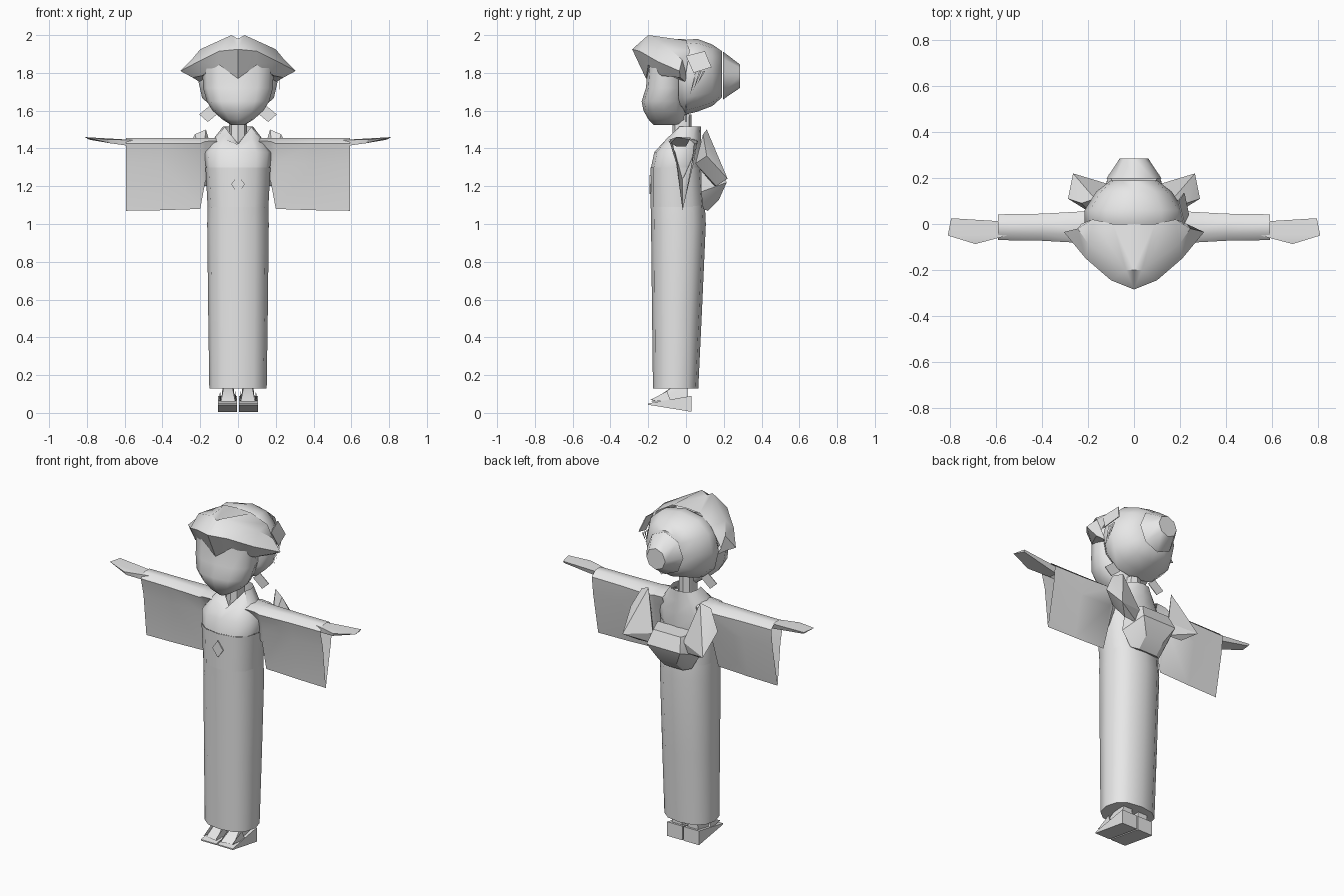
import bpy, bmesh, math

grey = bpy.data.materials.new("plain grey")
grey.diffuse_color = (0.8, 0.8, 0.8, 1)


def finish(name, bm, angle=40):
    bmesh.ops.remove_doubles(bm, verts=bm.verts, dist=0.0005)
    bmesh.ops.recalc_face_normals(bm, faces=bm.faces)
    me = bpy.data.meshes.new(name)
    bm.to_mesh(me)
    bm.free()
    me.materials.append(grey)
    ob = bpy.data.objects.new(name, me)
    bpy.context.collection.objects.link(ob)
    bpy.ops.object.select_all(action='DESELECT')
    bpy.context.view_layer.objects.active = ob
    ob.select_set(True)
    bpy.ops.object.shade_smooth_by_angle(angle=math.radians(angle))
    return ob


def oval(w, a0, a1, n=12, power=0.85):
    """Rounded outline, half width w, spanning a0..a1; starts at the a0 middle."""
    out = []
    for i in range(n):
        t = 2 * math.pi * i / n
        s, c = math.sin(t), -math.cos(t)
        s = math.copysign(abs(s) ** power, s) if abs(s) > 1e-6 else 0
        c = math.copysign(abs(c) ** power, c) if abs(c) > 1e-6 else 0
        out.append((w * s, (a0 + a1) / 2 + (a1 - a0) / 2 * c))
    return out


def loft(name, rings, caps=(True, True), closed=True, angle=40, mirror=False):
    bm = bmesh.new()
    for m in ((1, -1) if mirror else (1,)):
        vs = [[bm.verts.new((m * x, y, z)) for x, y, z in r] for r in rings]
        n = len(rings[0])
        for a, b in zip(vs, vs[1:]):
            for i in range(n if closed else n - 1):
                j = (i + 1) % n
                bm.faces.new((a[i], a[j], b[j], b[i]))
        for cap, ring in zip(caps, (vs[0], vs[-1])):
            if cap:
                bm.faces.new(ring)
    return finish(name, bm, angle)


def level(z, w, y0, y1, **k):
    return [(x, y, z) for x, y in oval(w, y0, y1, **k)]


def upright(y, w, z0, z1, **k):
    return [(x, y, z) for x, z in oval(w, z0, z1, **k)]


def hull(name, pts, m=1, angle=30):
    bm = bmesh.new()
    vs = [bm.verts.new((m * x, y, z)) for x, y, z in pts]
    res = bmesh.ops.convex_hull(bm, input=vs)
    junk = {v for v in res["geom_interior"] + res["geom_unused"]
            if isinstance(v, bmesh.types.BMVert)}
    bmesh.ops.delete(bm, geom=list(junk), context='VERTS')
    return finish(name, bm, angle)


# Long skirt
loft("skirt", [level(0.13, 0.152, -0.175, 0.065),
               level(0.55, 0.158, -0.18, 0.085),
               level(1.0, 0.163, -0.185, 0.105),
               level(1.1, 0.16, -0.187, 0.10)], caps=(True, False))

# Sash and upper robe with a V neckline
loft("sash", [level(1.09, 0.161, -0.188, 0.10), level(1.3, 0.172, -0.187, 0.085)],
     caps=(False, False))
shoulder = level(1.45, 0.13, -0.115, 0.08)
collar = level(1.515, 0.08, -0.07, 0.08)
shoulder[0] = (0, -0.13, 1.42)
collar[0] = (0, -0.085, 1.425)
for i in (1, -1):
    collar[i] = (collar[i][0], collar[i][1], 1.48)
loft("upper_robe", [level(1.3, 0.17, -0.185, 0.085), level(1.38, 0.178, -0.168, 0.085),
                    shoulder, collar], caps=(False, False))

# Diamond clasp on the sash
hull("clasp", [(x, y, z) for y in (-0.186, -0.192)
               for x, z in ((0, 1.16), (0.036, 1.21), (0, 1.26), (-0.036, 1.21))])

# Neck and face
loft("neck", [level(1.38, 0.05, -0.075, 0.03, n=8), level(1.58, 0.045, -0.07, 0.03, n=8)])
loft("face", [level(1.523, 0.035, -0.17, 0.0), level(1.555, 0.085, -0.20, 0.0),
              level(1.6, 0.135, -0.225, 0.0), level(1.65, 0.165, -0.235, 0.0),
              level(1.72, 0.185, -0.212, 0.0), level(1.86, 0.19, -0.20, 0.0)], angle=60)

# Back of the hair and the bun
loft("back_hair", [upright(-0.04, 0.185, 1.62, 1.95), upright(0.0, 0.215, 1.58, 1.975),
                   upright(0.06, 0.215, 1.595, 1.98), upright(0.14, 0.165, 1.625, 1.95),
                   upright(0.19, 0.10, 1.67, 1.915)], angle=50)
loft("hair_bun", [upright(0.197, 0.12, 1.66, 1.912, n=8, power=1),
                  upright(0.285, 0.062, 1.72, 1.845, n=8, power=1)])

# Swept front hair with pointed side wings
loft("front_hair", [
    [(0, -0.15, 1.78), (0, -0.212, 1.77), (0, -0.285, 1.925), (0, -0.2, 1.98), (0, 0.0, 1.978)],
    [(0.1, -0.13, 1.84), (0.1, -0.2, 1.842), (0.1, -0.245, 1.915), (0.035, -0.2, 2.0), (0.09, 0.0, 1.972)],
    [(0.17, -0.07, 1.78), (0.19, -0.13, 1.785), (0.21, -0.15, 1.86), (0.2, -0.085, 1.925), (0.18, 0.02, 1.92)],
    [(0.2, 0.0, 1.75), (0.24, -0.03, 1.775), (0.305, -0.035, 1.81), (0.245, -0.02, 1.87), (0.23, 0.0, 1.8)],
], caps=(False, True), closed=False, mirror=True)


# Sleeve cross-section: round on top, pointed at the hanging edge
def sleeve_ring(x, bottom, s):
    pts = ((-0.04, 1.455), (0.01, 1.455), (0.042, 1.425), (0.03, 1.32),
           (-0.018, 1.07), (-0.045, 1.32), (-0.07, 1.425))
    k = (1.455 - bottom) / 0.385
    return [(x, -0.014 + (y + 0.014) * s, 1.455 - (1.455 - z) * k) for y, z in pts]


for m, side in ((1, "right"), (-1, "left")):
    rings = [sleeve_ring(0.11, 1.27, 1.4), sleeve_ring(0.172, 1.23, 1.35),
             sleeve_ring(0.2, 1.08, 1.25), sleeve_ring(0.4, 1.073, 1.05),
             sleeve_ring(0.592, 1.07, 1)]
    loft(side + "_sleeve", [[(m * x, y, z) for x, y, z in r] for r in rings],
         caps=(False, False), angle=50)

    # Flat hand
    hull(side + "_hand", [(0.55, -0.05, 1.41), (0.55, 0.0, 1.41), (0.55, -0.05, 1.445),
                          (0.55, 0.01, 1.445), (0.69, -0.087, 1.447), (0.68, -0.08, 1.428),
                          (0.795, 0.025, 1.458), (0.81, -0.05, 1.46), (0.79, 0.02, 1.447)], m)

    # Bow loop on the back
    hull(side + "_bow_loop", [(0.17, 0.11, 1.5), (0.228, 0.09, 1.475), (0.287, 0.11, 1.36),
                              (0.265, 0.22, 1.24), (0.1, 0.15, 1.2), (0.1, 0.17, 1.27),
                              (0.19, 0.05, 1.32), (0.2, 0.16, 1.2)], m)

    # Diamond earring
    hull(side + "_earring", [(0.16 + dx, y, 1.58 + dz) for y in (-0.002, 0.002)
                             for dx, dz in ((-0.06, 0.01), (-0.015, 0.05), (0.045, 0.0), (0, -0.04))], m)

    # Wedge sandal, foot and straps
    hull(side + "_sandal", [(x, y, z) for x in (0.004, 0.105)
                            for y, z in ((-0.2, 0.043), (0.028, 0.006), (0.028, 0.09), (-0.2, 0.05))], m)
    hull(side + "_foot", [(0.025, 0.01, 0.15), (0.08, 0.01, 0.15), (0.03, -0.07, 0.14),
                          (0.075, -0.07, 0.14), (0.015, -0.185, 0.06), (0.09, -0.17, 0.06),
                          (0.015, 0.01, 0.06), (0.09, 0.01, 0.06)], m)
    for x in (0.015, 0.095):
        hull(side + "_sandal_strap", [(x - 0.008, -0.08, 0.06), (x + 0.008, -0.08, 0.06),
                                      (x, -0.1, 0.115), (x, -0.19, 0.068)], m)

# Knot of the bow
hull("bow_knot", [(s * x, y, z) for s in (1, -1) for x, y, z in
                  ((0.13, 0.08, 1.3), (0.15, 0.08, 1.17), (0.1, 0.09, 1.08), (0.06, 0.115, 1.07),
                   (0.09, 0.18, 1.3), (0.11, 0.215, 1.22), (0.06, 0.175, 1.13))])

# Hair ornament with hanging pins
hull("hair_ornament", [(x + d, y, z) for d in (0, 0.005) for x, y, z in
                       ((0.215, 0.0, 1.89), (0.19, 0.1, 1.915), (0.215, 0.135, 1.83), (0.235, 0.04, 1.80))])
for i in range(3):
    y = 0.05 + 0.02 * i
    hull("ornament_pin", [(0.218, y, 1.81), (0.218, y + 0.012, 1.81), (0.222, y, 1.81),
                          (0.222, y - 0.03, 1.68 + 0.03 * i)])
